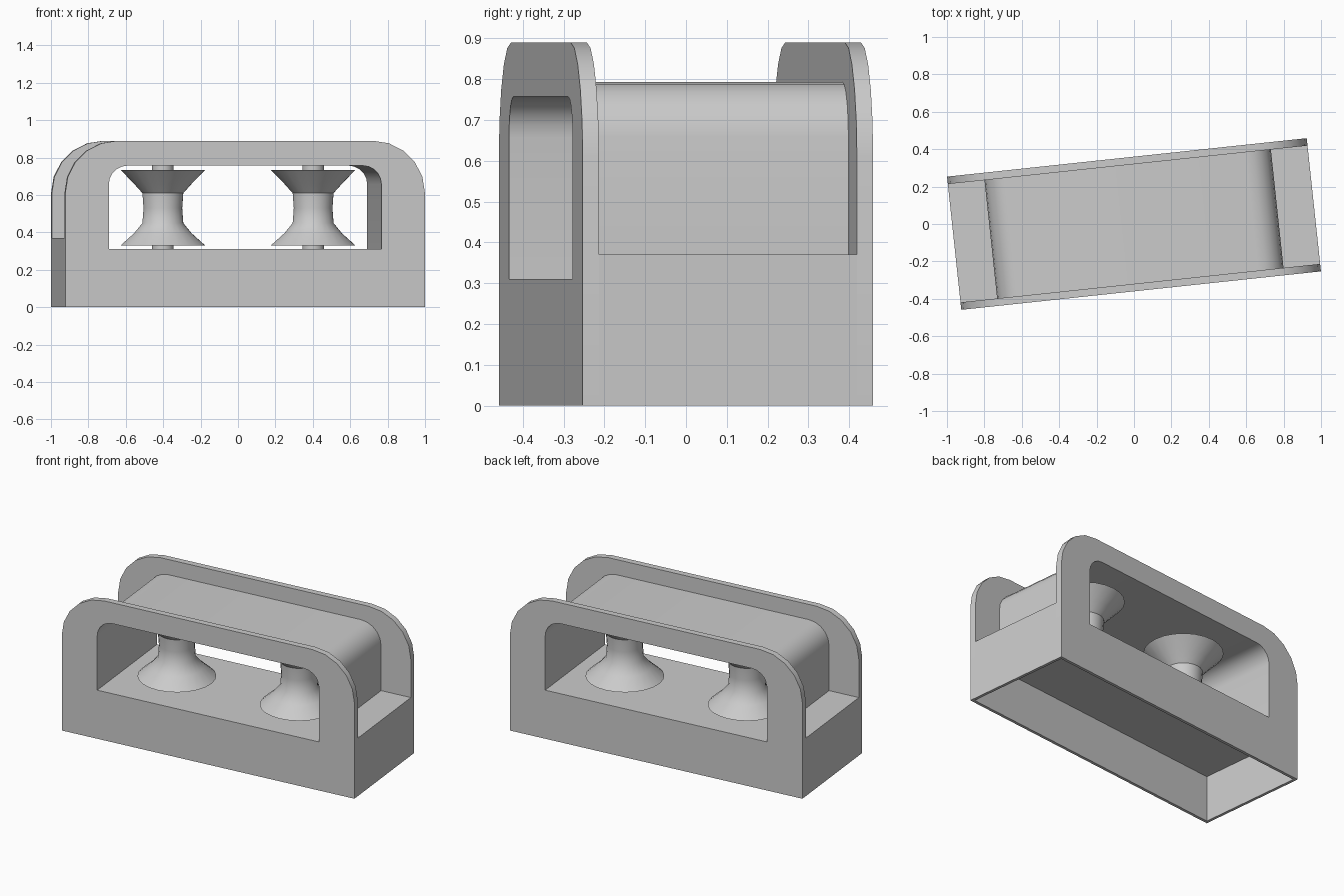
import bpy, bmesh
from math import sin, cos, pi, radians
from mathutils import Matrix, Vector

if "Cube" in bpy.data.objects:
    bpy.data.objects.remove(bpy.data.objects["Cube"])

TURN = Matrix.Rotation(radians(6.1), 4, 'Z')   # whole model sits slightly turned
HL, HW, PLATE = 0.967, 0.358, 0.04             # half length, half width, plate thickness


def arch(hx, top, r, segs=5):
    """Right-to-left run of points over a round-cornered top."""
    right = [(hx - r + r * cos(a), top - r + r * sin(a))
             for a in (i * pi / 2 / segs for i in range(segs + 1))]
    return right + [(-x, z) for x, z in reversed(right)]


def finish(obj):
    bpy.ops.object.select_all(action='DESELECT')
    obj.select_set(True)
    bpy.context.view_layer.objects.active = obj
    for m in list(obj.modifiers):
        bpy.ops.object.modifier_apply(modifier=m.name)
    bpy.ops.object.shade_smooth_by_angle(angle=radians(35))
    obj.data.transform(TURN)


def extrude_profile(name, loops, y, thick):
    """Filled x-z outline (later loops are holes) extruded along y."""
    cu = bpy.data.curves.new(name, 'CURVE')
    cu.dimensions, cu.fill_mode, cu.extrude = '2D', 'BOTH', thick / 2
    for pts in loops:
        sp = cu.splines.new('POLY')
        sp.points.add(len(pts) - 1)
        for p, (x, z) in zip(sp.points, pts):
            p.co = (x, z, 0, 1)
        sp.use_cyclic_u = True
    tmp = bpy.data.objects.new(name + "_outline", cu)
    bpy.context.collection.objects.link(tmp)
    bpy.context.view_layer.update()
    me = bpy.data.meshes.new_from_object(tmp.evaluated_get(bpy.context.evaluated_depsgraph_get()))
    bpy.data.objects.remove(tmp)
    me.transform(Matrix.Translation((0, y, 0)) @ Matrix.Rotation(pi / 2, 4, 'X'))
    bm = bmesh.new()
    bm.from_mesh(me)
    bmesh.ops.remove_doubles(bm, verts=bm.verts, dist=1e-5)
    bmesh.ops.recalc_face_normals(bm, faces=bm.faces)
    bm.to_mesh(me)
    bm.free()
    obj = bpy.data.objects.new(name, me)
    bpy.context.collection.objects.link(obj)
    return obj


# Side plates and the core (base plus roof channel) share one opening
opening = [(-0.733, 0.31), (0.733, 0.31)] + arch(0.733, 0.757, 0.10)
plate = [(-HL, 0), (HL, 0)] + arch(HL, 0.89, 0.28)
core = ([(-HL, 0), (HL, 0), (HL, 0.37), (0.77, 0.37)] + arch(0.77, 0.793, 0.135)
        + [(-0.77, 0.37), (-HL, 0.37)])
py = HW - PLATE / 2
parts = [extrude_profile("front_plate", [plate, opening], -py, PLATE),
         extrude_profile("back_plate", [plate, opening], py, PLATE),
         extrude_profile("base_and_roof", [core, opening], 0, 2 * (HW - PLATE))]

# Hollow underside, open at the bottom with a thin rim
bpy.ops.mesh.primitive_cube_add(size=2)
cavity = bpy.context.object
cavity.name = "cavity_cutter"
cavity.hide_render = True
cavity.data.transform(Matrix.Translation((0, 0, 0.09))
                      @ Matrix.Diagonal((HL - 0.018, HW - 0.018, 0.2, 1)))
for obj in parts:
    mod = obj.modifiers.new("hollow", 'BOOLEAN')
    mod.operation, mod.solver, mod.object = 'DIFFERENCE', 'EXACT', cavity
    finish(obj)
bpy.data.objects.remove(cavity)

# Waisted rollers on short axles
profile = [(0, 0.305), (0.058, 0.305), (0.058, 0.33), (0.228, 0.33), (0.155, 0.395),
           (0.11, 0.45), (0.104, 0.53), (0.11, 0.61), (0.155, 0.66), (0.228, 0.735),
           (0.058, 0.735), (0.058, 0.765), (0, 0.765)]
for name, cx in (("left_roller", -0.404), ("right_roller", 0.404)):
    bm = bmesh.new()
    vs = [bm.verts.new((r, 0, z)) for r, z in profile]
    es = [bm.edges.new(pair) for pair in zip(vs, vs[1:])]
    bmesh.ops.spin(bm, geom=vs + es, cent=(0, 0, 0), axis=(0, 0, 1),
                   angle=2 * pi, steps=24, use_duplicate=False)
    bmesh.ops.remove_doubles(bm, verts=bm.verts, dist=1e-4)
    bmesh.ops.recalc_face_normals(bm, faces=bm.faces)
    bmesh.ops.translate(bm, verts=bm.verts, vec=Vector((cx, 0, 0)))
    me = bpy.data.meshes.new(name)
    bm.to_mesh(me)
    bm.free()
    roller = bpy.data.objects.new(name, me)
    bpy.context.collection.objects.link(roller)
    finish(roller)
